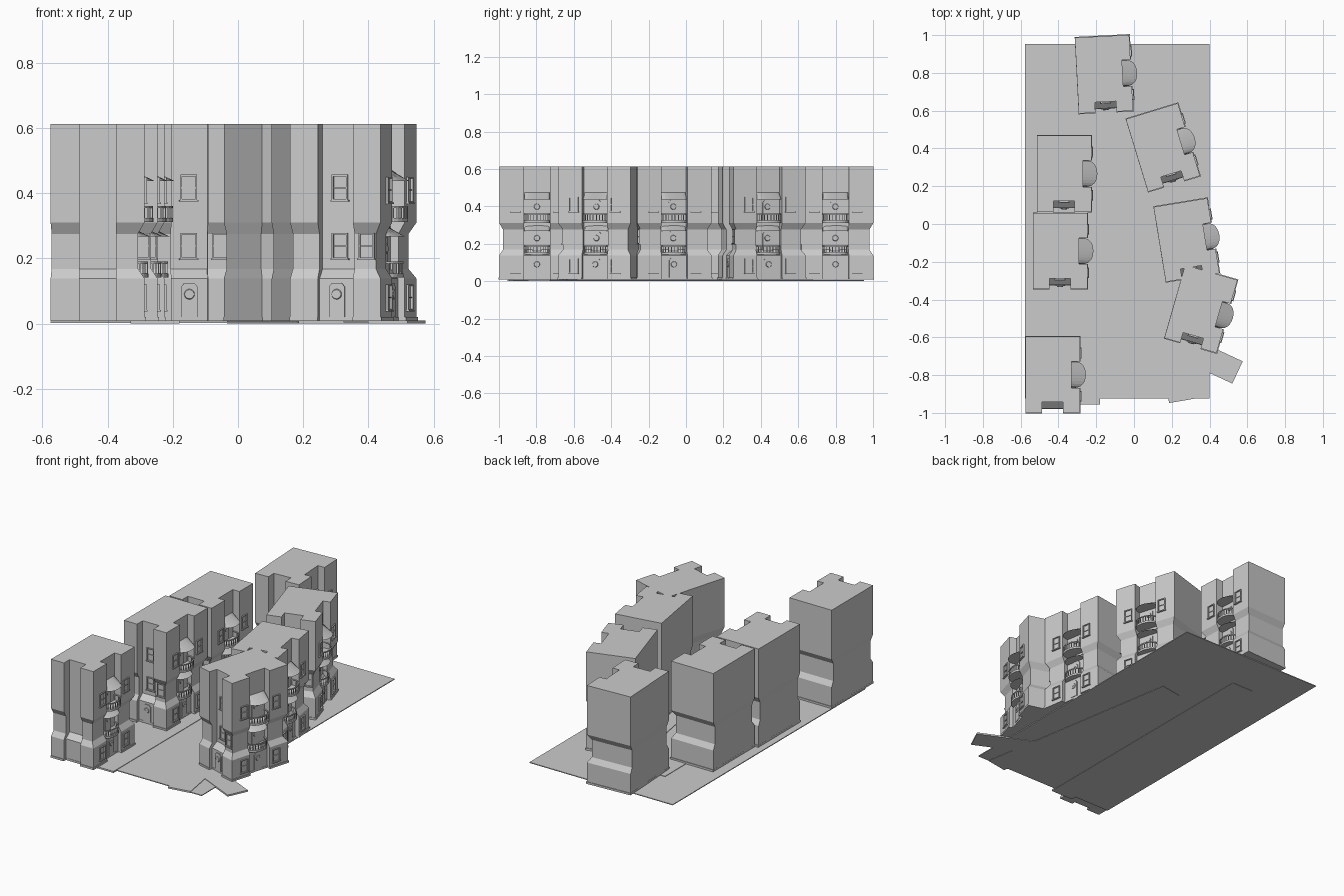
import bpy, bmesh
from math import radians, sin, cos, pi
from mathutils import Matrix, Vector

if "Cube" in bpy.data.objects:
    bpy.data.objects.remove(bpy.data.objects["Cube"])

HX, HY = 0.144, 0.201          # half footprint of one building
NX, NY = 0.056, 0.070          # half widths of the front and side recesses


def finish(bm, name):
    bmesh.ops.recalc_face_normals(bm, faces=bm.faces)
    me = bpy.data.meshes.new(name)
    bm.to_mesh(me)
    bm.free()
    return me


def place(me, name, M):
    ob = bpy.data.objects.new(name, me)
    bpy.context.collection.objects.link(ob)
    ob.matrix_world = M
    return ob


def box(bm, M, c, s):
    bmesh.ops.create_cube(bm, size=1, matrix=M @ Matrix.Translation(c) @ Matrix.Diagonal((*s, 1)))


def at(x, y, z, deg=0):
    return Matrix.Translation((x, y, z)) @ Matrix.Rotation(radians(deg), 4, 'Z')


# Walls: stacked rings of a recessed footprint
def make_walls():
    bm = bmesh.new()
    levels = [(.008, -.004, .018, .020), (.020, -.004, .018, .020), (.020, 0, .020, .022),
              (.138, 0, .020, .022), (.168, .02, .055, .045), (.275, .02, .055, .045),
              (.31, 0, .055, .045), (.612, 0, .055, .045)]
    rings = []
    for z, d, nf, nr in levels:
        f, r, b, l = -HY + d, HX - d, HY - d, -HX + d * .15
        pts = [(l, f), (-NX, f), (-NX, -HY + nf), (NX, -HY + nf), (NX, f), (r, f),
               (r, -NY), (HX - nr, -NY), (HX - nr, NY), (r, NY), (r, b), (l, b)]
        rings.append([bm.verts.new((x, y, z)) for x, y in pts])
    for a, b in zip(rings, rings[1:]):
        for i in range(12):
            j = (i + 1) % 12
            bm.faces.new((a[i], a[j], b[j], b[i]))
    bm.faces.new(rings[0][::-1])
    bm.faces.new(rings[-1])
    return finish(bm, "building_walls")


# Sash window: frame bars, mid rail and sill, facing local -y
def window(bm, M, w=.046, h=.075):
    for s in (-1, 1):
        box(bm, M, (s * w / 2, -.003, 0), (.005, .008, h))
        box(bm, M, (0, -.003, s * h / 2), (w + .005, .008, .005))
    box(bm, M, (0, -.002, 0), (w, .005, .004))
    box(bm, M, (0, -.004, -h / 2 - .003), (w + .012, .012, .005))


# Door: clipped-top panel with a round porthole, facing local -y
def door(bm, M, w=.05, h=.105):
    pts = [(-w/2, 0), (w/2, 0), (w/2, h - .012), (w/2 - .010, h), (-w/2 + .010, h), (-w/2, h - .012)]
    f = [bm.verts.new(M @ Vector((x, -.005, z))) for x, z in pts]
    b = [bm.verts.new(M @ Vector((x, .002, z))) for x, z in pts]
    bm.faces.new(f)
    for i in range(6):
        j = (i + 1) % 6
        bm.faces.new((f[i], b[i], b[j], f[j]))
    bmesh.ops.create_cone(bm, cap_ends=True, segments=16, radius1=.017, radius2=.014, depth=.006,
                          matrix=M @ Matrix.Translation((0, -.006, .07)) @ Matrix.Rotation(pi / 2, 4, 'X'))
    box(bm, M, (0, -.008, .07), (.03, .004, .004))


def make_front():
    bm = bmesh.new()
    door(bm, at(0, -HY + .02, .02))
    for z in (.238, .417):
        window(bm, at(0, -HY + .055, z))
    window(bm, at(.095, -HY + .02, .238))
    return finish(bm, "front_door_and_windows")


def make_side():
    bm = bmesh.new()
    for y in (-.115, .115):
        for z in (.08, .41):
            window(bm, at(HX, y, z, 90))
    door(bm, at(HX - .022, 0, .02, 90))
    for z in (.16, .328):
        door(bm, at(HX - .045, 0, z, 90))
    return finish(bm, "side_doors_and_windows")


def arc(reach, n=12):
    return [(reach * max(sin(pi * i / n), 0) ** .6, -NY * cos(pi * i / n)) for i in range(n + 1)]


STOREYS = [(HX - .045, 0), (HX - .060, -.17)]   # top and middle balcony offsets


# Sloping rounded canopies over the balconies
def make_awnings():
    bm = bmesh.new()
    for x0, dz in STOREYS:
        pts = arc(.077)
        low = [bm.verts.new((x0 + x, y, .437 + dz)) for x, y in pts]
        top = [bm.verts.new((x0, y * .98, .474 + dz)) for x, y in pts]
        for i in range(len(pts) - 1):
            bm.faces.new((low[i], low[i + 1], top[i + 1], top[i]))
        bm.faces.new(low)
    return finish(bm, "balcony_awnings")


# Rounded balcony floors, handrails and balusters
def make_balconies():
    bm = bmesh.new()
    for x0, dz in STOREYS:
        pts = arc(.072)
        a, b = ([bm.verts.new((x0 + x, y, z + dz)) for x, y in pts] for z in (.312, .324))
        bm.faces.new(a)
        bm.faces.new(b)
        for i in range(len(pts)):
            j = (i + 1) % len(pts)
            bm.faces.new((a[i], a[j], b[j], b[i]))
        for i, (x, y) in enumerate(pts):
            p = Vector((x0 + x * .95, y * .96, 0))
            if i:
                box(bm, Matrix(), (p.x, p.y, .34 + dz), (.004, .004, .034))
                d, m = p - prev, (p + prev) / 2
                R = Matrix.Translation((m.x, m.y, .358 + dz)) @ d.to_track_quat('X', 'Z').to_matrix().to_4x4()
                box(bm, R, (0, 0, 0), (d.length + .003, .006, .006))
            prev = p
    return finish(bm, "balconies")


walls, front, side = make_walls(), make_front(), make_side()
awnings, balconies = make_awnings(), make_balconies()

# Seven buildings along the bending street: x, y, turn
spots = [(-.431, -.797, 0), (-.391, -.143, 0), (-.370, .267, 0), (-.159, .793, 3),
         (.153, .405, 17), (.278, -.085, 9.3), (.354, -.450, -16)]
for n, (x, y, deg) in enumerate(spots, 1):
    M = at(x, y, 0, deg)
    place(walls, f"building_walls_{n}", M)
    place(side, f"side_doors_and_windows_{n}", M)
    place(awnings, f"balcony_awnings_{n}", M)
    place(balconies, f"balconies_{n}", M)
    if n > 1:                                   # the end building has a blank front
        place(front, f"front_door_and_windows_{n}", M)

# Street slab and pavements
for name, x, y, deg, w, l, z0, z1 in [
        ("street", -.088, .0135, 0, .976, 1.877, .002, .007),
        ("left_pavement", -.255, -.14, 0, .15, 1.63, 0, .010),
        ("right_pavement", .145, -.28, 9.5, .14, 1.33, 0, .010),
        ("corner_pavement", .385, -.71, -25, .36, .13, 0, .010)]:
    bm = bmesh.new()
    box(bm, Matrix(), (0, 0, (z0 + z1) / 2), (w, l, z1 - z0))
    place(finish(bm, name), name, at(x, y, 0, deg))
